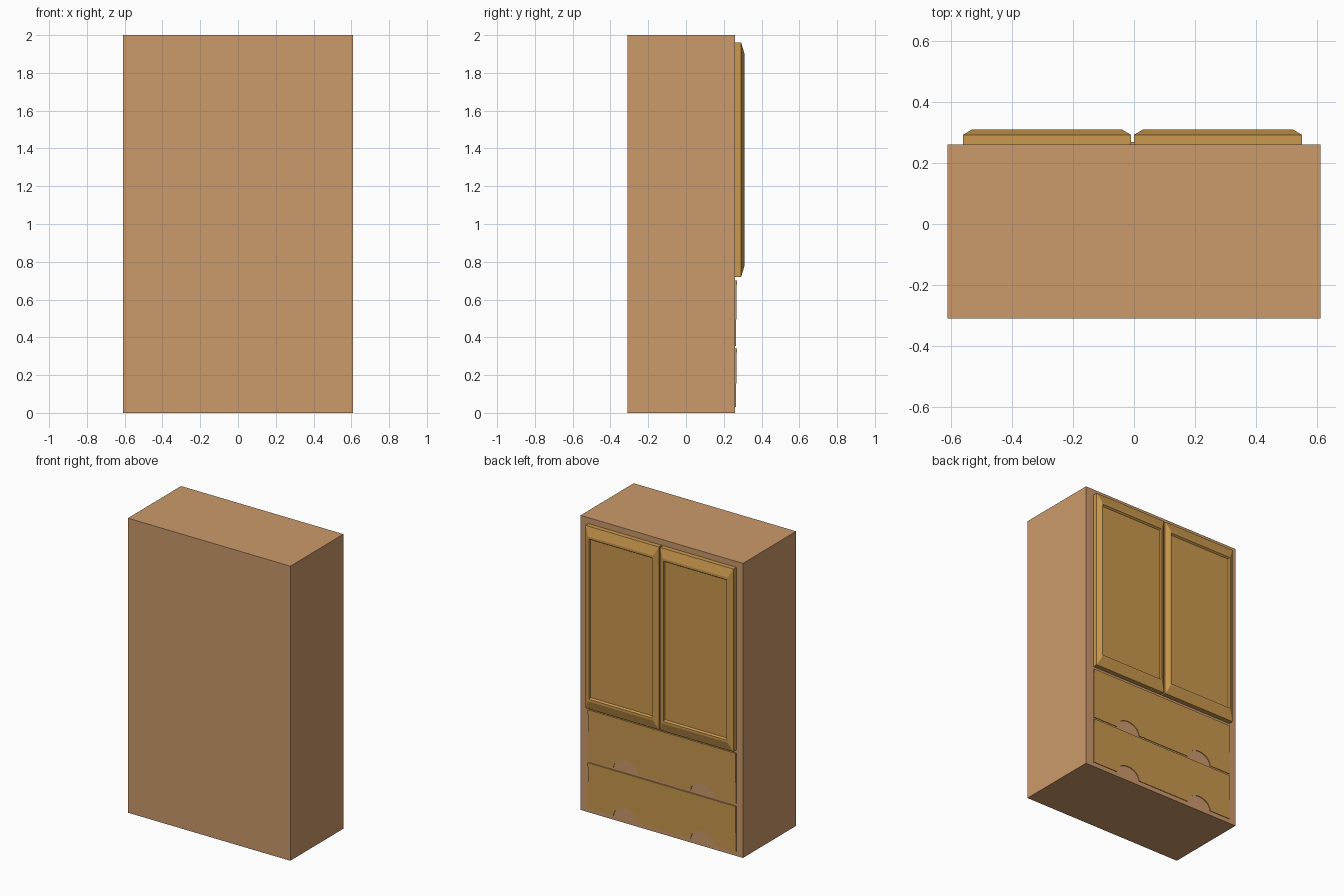
import bpy, bmesh, math

if "Cube" in bpy.data.objects:
    bpy.data.objects.remove(bpy.data.objects["Cube"])


def material(name, colour):
    mat = bpy.data.materials.new(name)
    mat.use_nodes = True
    mat.diffuse_color = (*colour, 1)
    mat.node_tree.nodes["Principled BSDF"].inputs["Base Color"].default_value = (*colour, 1)
    return mat


tan_wood = material("tan wood", (0.60, 0.32, 0.147))
golden_wood = material("golden wood", (0.60, 0.32, 0.078))
BACK = 0.26  # plane that carries the doors and drawers


def finish(name, bm, mat):
    bmesh.ops.recalc_face_normals(bm, faces=bm.faces)
    mesh = bpy.data.meshes.new(name)
    bm.to_mesh(mesh)
    bm.free()
    mesh.materials.append(mat)
    obj = bpy.data.objects.new(name, mesh)
    bpy.context.collection.objects.link(obj)
    return obj


# Cabinet body
bm = bmesh.new()
bmesh.ops.create_cube(bm, size=1)
for v in bm.verts:
    v.co = (v.co.x * 1.22, v.co.y * 0.57 - 0.025, v.co.z * 2 + 1)
finish("cabinet_body", bm, tan_wood)


def door(name, x0, x1, z0, z1):
    """Stacked rectangular loops: side, sloped border, thin rim, sunken panel."""
    bm = bmesh.new()
    rings = []
    for inset, y in ((0, BACK), (0, 0.292), (0.03, 0.31), (0.038, 0.31), (0.042, 0.298)):
        dx, dz = inset, inset * 2
        rings.append([bm.verts.new(p) for p in (
            (x0 + dx, y, z0 + dz), (x1 - dx, y, z0 + dz),
            (x1 - dx, y, z1 - dz), (x0 + dx, y, z1 - dz))])
    for a, b in zip(rings, rings[1:]):
        for i in range(4):
            j = (i + 1) % 4
            bm.faces.new((a[i], a[j], b[j], b[i]))
    bm.faces.new(rings[0])
    bm.faces.new(rings[-1])
    finish(name, bm, golden_wood)


door("right_door", -0.56, -0.01, 0.72, 1.96)
door("left_door", 0.0, 0.55, 0.72, 1.96)


def drawer(name, z0, z1):
    """Thin front, slightly tilted, with two arched finger holes in its lower edge."""
    outline = [(-0.56, z0)]
    for cx in (-0.31, 0.27):
        for i in range(13):
            a = math.pi * (1 - i / 12)
            outline.append((cx + 0.09 * math.cos(a), z0 + 0.07 * math.sin(a)))
    outline += [(0.55, z0), (0.55, z1), (-0.56, z1)]
    bm = bmesh.new()
    inner = [bm.verts.new((x, BACK, z)) for x, z in outline]
    outer = [bm.verts.new((x, BACK + 0.004 + 0.005 * (z - z0) / (z1 - z0), z)) for x, z in outline]
    for i in range(len(outline)):
        j = (i + 1) % len(outline)
        bm.faces.new((inner[i], inner[j], outer[j], outer[i]))
    bm.faces.new(inner)
    bm.faces.new(outer)
    finish(name, bm, golden_wood)


drawer("upper_drawer", 0.355, 0.70)
drawer("lower_drawer", 0.03, 0.34)
